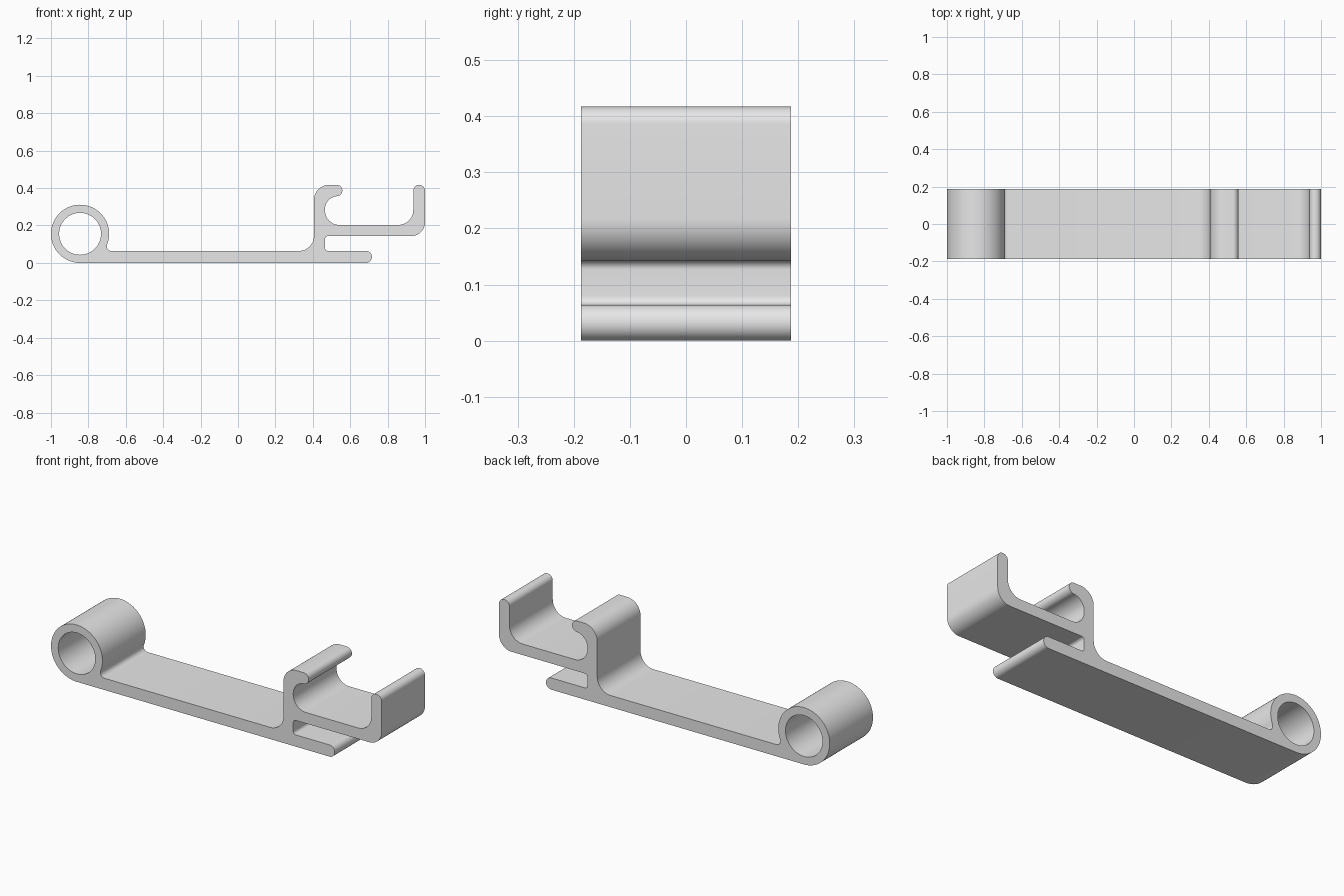
import bpy, bmesh, math
from mathutils import Vector

cube = bpy.data.objects.get("Cube")
if cube:
    bpy.data.objects.remove(cube)

HALF_DEPTH = 0.187
RING = Vector((-0.8445, 0.1555))
RING_R, HOLE_R = 0.1555, 0.112
PLATE_TOP = 0.064


def arc(center, radius, start, end, steps):
    """Points along an arc, angles in radians."""
    angles = [start + (end - start) * i / steps for i in range(steps + 1)]
    return [center + radius * Vector((math.cos(a), math.sin(a))) for a in angles]


def rounded(before, corner, after, radius, steps=12):
    """Replace a right-angled corner with a tangent arc."""
    u = (before - corner).normalized()
    v = (after - corner).normalized()
    center = corner + radius * (u + v)
    turn = [i / steps * math.pi / 2 for i in range(steps + 1)]
    return [center - radius * (v * math.cos(t) + u * math.sin(t)) for t in turn]


# Corners of the arm and clip, counter-clockwise: x, z, rounding radius
corners = [
    (0.716, 0, 0.0315), (0.716, PLATE_TOP, 0.0315),        # lower tongue
    (0.465, PLATE_TOP, 0.016), (0.465, 0.143, 0.016),      # slot
    (1.0, 0.143, 0.075), (1.0, 0.417, 0.031),              # end post, outside
    (0.937, 0.417, 0.031), (0.937, 0.203, 0.08),           # end post, inside
    (0.465, 0.203, 0.077), (0.465, 0.357, 0.07),           # cradle
    (0.558, 0.357, 0.0295), (0.558, 0.417, 0.0295),        # hook lip
    (0.406, 0.417, 0.08), (0.406, PLATE_TOP, 0.08),        # upright wall
]

# Small fillet where the ring meets the plate
fillet_r = 0.025
rise = RING.y - PLATE_TOP - fillet_r
run = math.sqrt((RING_R + fillet_r) ** 2 - rise ** 2)
fillet_center = RING + Vector((run, -rise))
touch = math.atan2(-rise, run)

# Outer outline: ring, rounded corners, fillet back to the ring
outline = arc(RING, RING_R, touch, 1.5 * math.pi, 72)
path = [Vector((RING.x, 0))] + [Vector(c[:2]) for c in corners]
path.append(Vector((fillet_center.x, PLATE_TOP)))
for i, (_, _, r) in enumerate(corners, 1):
    outline += rounded(path[i - 1], path[i], path[i + 1], r)
outline += arc(fillet_center, fillet_r, 1.5 * math.pi, touch + math.pi, 12)[:-1]
hole = arc(RING, HOLE_R, 0, 2 * math.pi, 72)[:-1]

# Fill the profile and extrude it through the depth
bm = bmesh.new()
for loop in (outline, hole):
    verts = [bm.verts.new((p.x, -HALF_DEPTH, p.y)) for p in loop]
    for a, b in zip(verts, verts[1:] + verts[:1]):
        bm.edges.new((a, b))
bmesh.ops.triangle_fill(bm, use_beauty=True, edges=bm.edges[:], normal=(0, -1, 0))
extruded = bmesh.ops.extrude_face_region(bm, geom=bm.faces[:], use_keep_orig=True)
moved = [g for g in extruded["geom"] if isinstance(g, bmesh.types.BMVert)]
bmesh.ops.translate(bm, verts=moved, vec=(0, 2 * HALF_DEPTH, 0))
bmesh.ops.recalc_face_normals(bm, faces=bm.faces[:])

mesh = bpy.data.meshes.new("clip_arm_with_ring")
bm.to_mesh(mesh)
bm.free()
body = bpy.data.objects.new("clip_arm_with_ring", mesh)
bpy.context.collection.objects.link(body)

# Plain grey material
grey = bpy.data.materials.new("light_grey")
grey.use_nodes = True
colour = (0.8, 0.8, 0.8, 1)
grey.diffuse_color = colour
grey.node_tree.nodes["Principled BSDF"].inputs["Base Color"].default_value = colour
mesh.materials.append(grey)

# Smooth curves, sharp profile edges
bpy.ops.object.select_all(action="DESELECT")
body.select_set(True)
bpy.context.view_layer.objects.active = body
bpy.ops.object.shade_smooth_by_angle(angle=math.radians(30))
